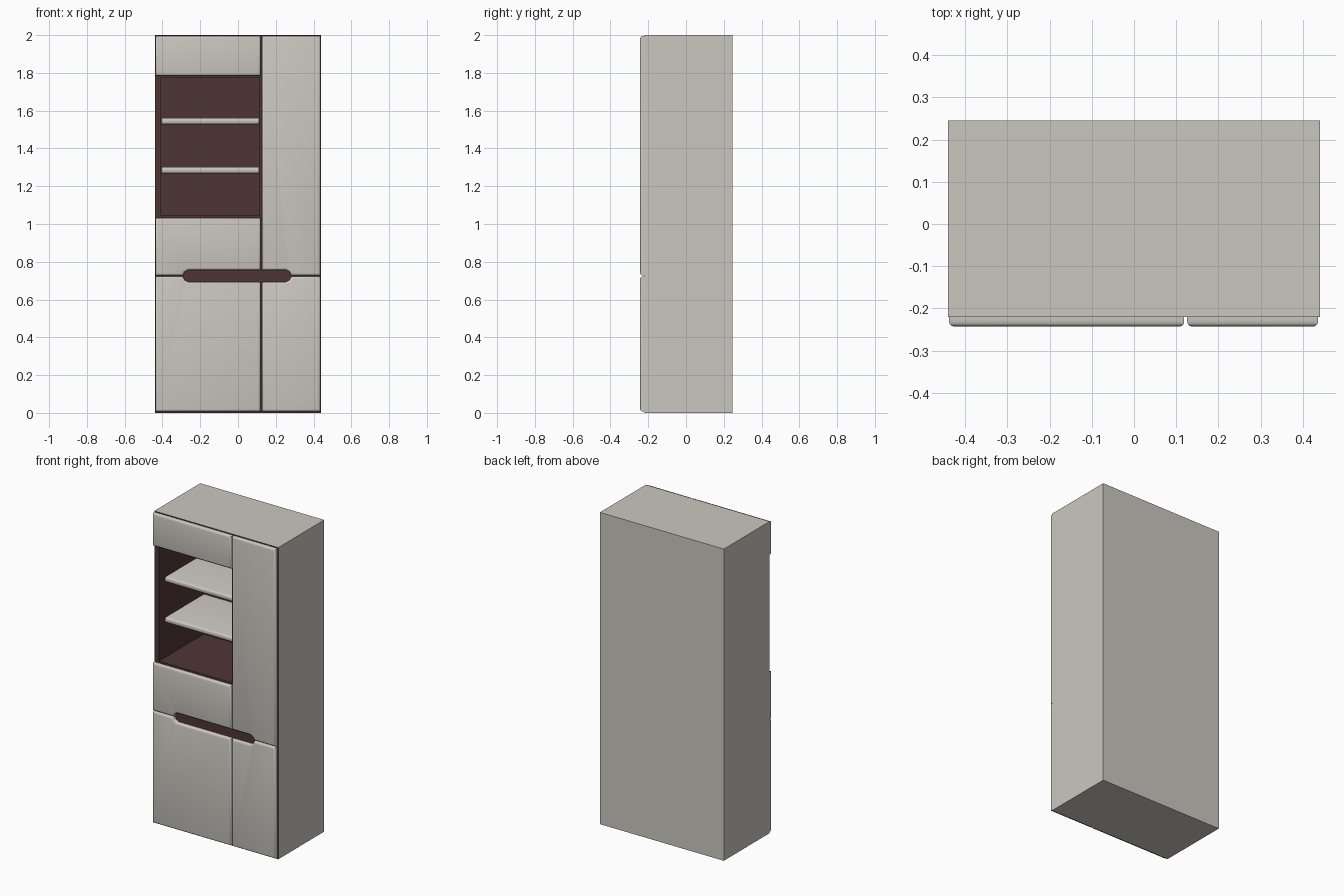
import bpy
import bmesh

if "Cube" in bpy.data.objects:
    bpy.data.objects.remove(bpy.data.objects["Cube"])


def material(name, rgb):
    m = bpy.data.materials.new(name)
    m.diffuse_color = (*rgb, 1)
    m.use_nodes = True
    m.node_tree.nodes["Principled BSDF"].inputs["Base Color"].default_value = m.diffuse_color
    return m


LIGHT = material("warm_light_grey", (0.60, 0.575, 0.53))
DARK = material("dark_brown", (0.078, 0.036, 0.036))


def finish(name, bm, mats, smooth=False):
    bmesh.ops.recalc_face_normals(bm, faces=bm.faces)
    me = bpy.data.meshes.new(name)
    bm.to_mesh(me)
    bm.free()
    for m in mats:
        me.materials.append(m)
    ob = bpy.data.objects.new(name, me)
    bpy.context.collection.objects.link(ob)
    if smooth:
        bpy.ops.object.select_all(action='DESELECT')
        ob.select_set(True)
        bpy.context.view_layer.objects.active = ob
        bpy.ops.object.shade_smooth_by_angle(angle=0.7)
    return ob


def rect(x0, x1, z0, z1):
    return [(x0, z0), (x1, z0), (x1, z1), (x0, z1)]


FACE, BACK = -0.22, 0.245      # carcass front and back
FRONT = -0.243                 # front of the doors

# carcass: light shell, dark front frame and open niche
bm = bmesh.new()
ring = lambda pts, y: [bm.verts.new((x, y, z)) for x, z in pts]
outer, niche = rect(-0.44, 0.44, 0, 2), rect(-0.408, 0.113, 1.045, 1.776)
rings = [ring(outer, BACK), ring(outer, FACE), ring(niche, FACE), ring(niche, 0.235)]
bm.faces.new(rings[0])
for k in range(3):
    a, b = rings[k], rings[k + 1]
    for i in range(4):
        j = (i + 1) % 4
        bm.faces.new((a[i], a[j], b[j], b[i])).material_index = int(k > 0)
bm.faces.new(rings[3]).material_index = 1
finish("carcass", bm, [LIGHT, DARK])


# front panel: extruded outline with a rounded front rim
def panel(name, pts):
    bm = bmesh.new()
    back = [bm.verts.new((x, FACE, z)) for x, z in pts]
    front = [bm.verts.new((x, FRONT, z)) for x, z in pts]
    n = len(pts)
    bm.faces.new(back)
    f = bm.faces.new(front)
    for i in range(n):
        j = (i + 1) % n
        bm.faces.new((back[i], back[j], front[j], front[i]))
    bmesh.ops.recalc_face_normals(bm, faces=bm.faces)
    bmesh.ops.bevel(bm, geom=list(f.edges), offset=0.012, segments=3,
                    profile=0.5, affect='EDGES', clamp_overlap=True)
    finish(name, bm, [LIGHT], True)


L0, L1, R0, R1 = -0.438, 0.119, 0.126, 0.436
MID, GAP, SLOT = 0.725, 0.003, 0.031
TOP, BOTTOM = 1.994, 0.008


# doors meeting the handle slot; s = +1 above the slot, -1 below
def slotted(name, s, end):
    edge, lip = MID + s * GAP, MID + s * SLOT
    mid = MID + s * SLOT * 0.68
    panel("left_" + name, [(L0, edge), (-0.29, edge), (-0.283, mid), (-0.264, lip),
                           (L1, lip), (L1, end), (L0, end)])
    panel("right_" + name, [(R0, lip), (0.254, lip), (0.273, mid), (0.28, edge),
                            (R1, edge), (R1, TOP if s > 0 else end),
                            (R0, TOP if s > 0 else end)])


slotted("upper_front", 1, 1.033)
slotted("lower_door", -1, BOTTOM)
panel("top_left_front", rect(L0, L1, 1.785, TOP))

# niche shelves with rounded front edges
for i, z in enumerate((1.285, 1.545)):
    bm = bmesh.new()
    bmesh.ops.create_cube(bm, size=1)
    for v in bm.verts:
        v.co.x = -0.1475 + v.co.x * 0.515
        v.co.y = 0.037 + v.co.y * 0.394
        v.co.z = z + v.co.z * 0.034
    edges = [e for e in bm.edges if all(v.co.y < 0 for v in e.verts)
             and e.verts[0].co.z == e.verts[1].co.z]
    bmesh.ops.bevel(bm, geom=edges, offset=0.012, segments=3, profile=0.5,
                    affect='EDGES', clamp_overlap=True)
    finish(f"shelf_{i + 1}", bm, [LIGHT], True)
